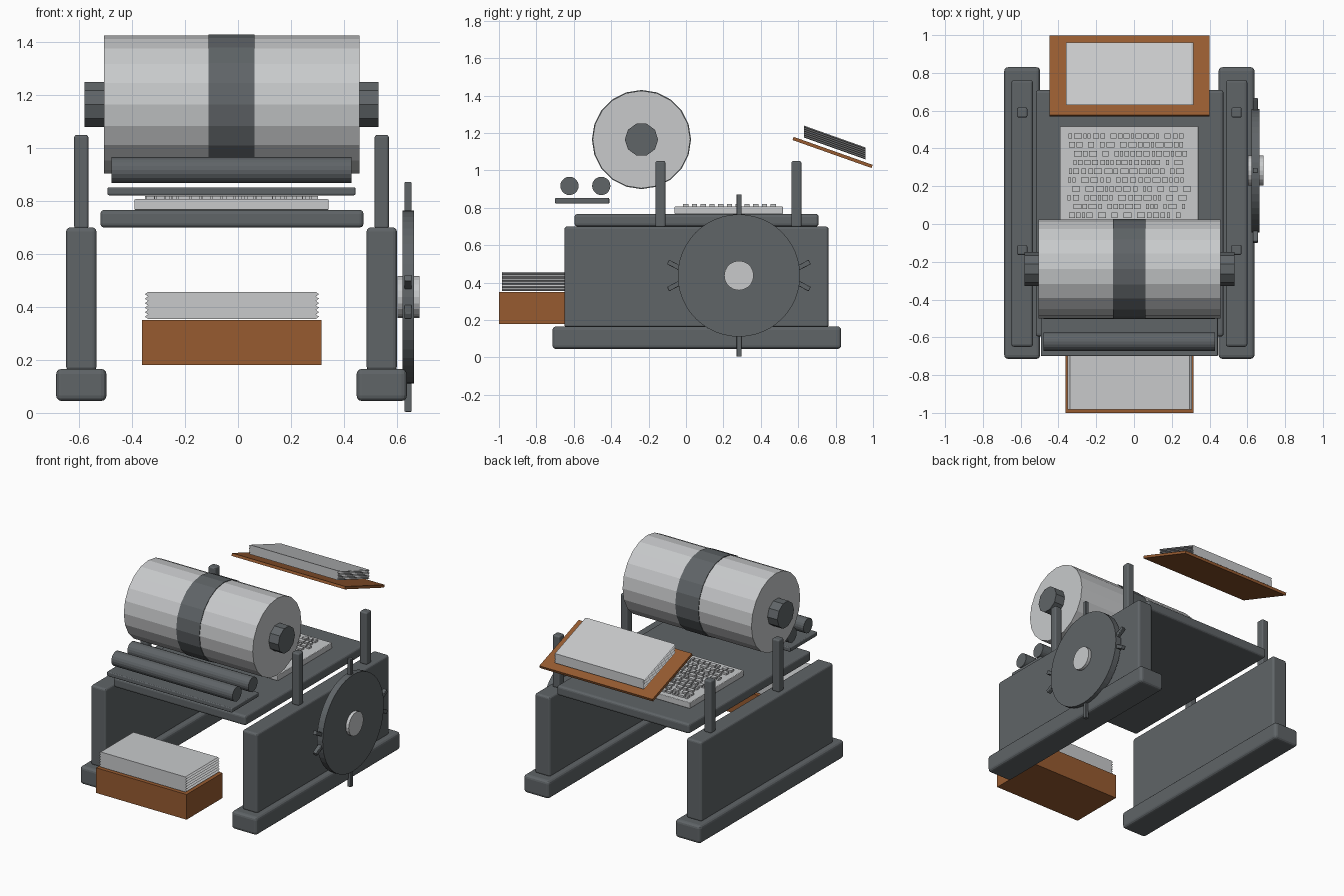
import bpy, bmesh, math, random
from mathutils import Matrix, Vector

if "Cube" in bpy.data.objects:
    bpy.data.objects.remove(bpy.data.objects["Cube"])

random.seed(4)


def material(name, rgb):
    m = bpy.data.materials.new(name)
    m.diffuse_color = (*rgb, 1)
    m.use_nodes = True
    m.node_tree.nodes["Principled BSDF"].inputs["Base Color"].default_value = m.diffuse_color
    return m


IRON = material("dark iron", (0.115, 0.128, 0.136))
PALE = material("pale grey", (0.58, 0.59, 0.60))
WOOD = material("brown wood", (0.31, 0.105, 0.03))


def finish(bm, name, mat, bevel=0.0):
    bmesh.ops.recalc_face_normals(bm, faces=bm.faces)
    mesh = bpy.data.meshes.new(name)
    bm.to_mesh(mesh)
    bm.free()
    mesh.materials.append(mat)
    ob = bpy.data.objects.new(name, mesh)
    bpy.context.collection.objects.link(ob)
    if bevel:
        mod = ob.modifiers.new("soft edges", "BEVEL")
        mod.width, mod.segments = bevel, 3
    return ob


def add_box(bm, x, y, z):
    size = Vector((x[1] - x[0], y[1] - y[0], z[1] - z[0]))
    mid = Vector((sum(x) / 2, sum(y) / 2, sum(z) / 2))
    bmesh.ops.create_cube(bm, size=1, matrix=Matrix.Translation(mid) @ Matrix.Diagonal((*size, 1)))


def box(name, mat, x, y, z, bevel=0.0):
    bm = bmesh.new()
    add_box(bm, x, y, z)
    return finish(bm, name, mat, bevel)


def rod(name, mat, x, y, z, r, sides, bevel=0.0):
    """Cylinder lying along x with a vertex pointing straight up."""
    bm = bmesh.new()
    mat4 = Matrix.Translation((sum(x) / 2, y, z)) @ Matrix.Rotation(math.pi / 2, 4, "Y")
    bmesh.ops.create_cone(bm, cap_ends=True, segments=sides, radius1=r, radius2=r,
                          depth=x[1] - x[0], matrix=mat4)
    return finish(bm, name, mat, bevel)


def paper_stack(name, x, y, z, sheets, tooth, slope=0.0):
    """Folded pile: toothed left and right ends, extruded along y, optionally sheared."""
    step = (z[1] - z[0]) / (2 * sheets)
    right = [(x[1] - (tooth if i % 2 == 0 else 0), z[0] + i * step) for i in range(2 * sheets + 1)]
    left = [(x[0] + x[1] - px, pz) for px, pz in reversed(right)]
    bm = bmesh.new()
    face = bm.faces.new([bm.verts.new((px, y[0], pz)) for px, pz in right + left])
    ext = bmesh.ops.extrude_face_region(bm, geom=[face])
    for v in ext["geom"]:
        if isinstance(v, bmesh.types.BMVert):
            v.co.y = y[1]
            v.co.z += slope * (y[1] - y[0])
    return finish(bm, name, PALE)


# Side frames, feet and corner posts
for side, cx in (("left", -0.592), ("right", 0.543)):
    box(side + "_foot", IRON, (cx - 0.095, cx + 0.095), (-0.714, 0.83), (0.045, 0.166), 0.02)
    box(side + "_frame", IRON, (cx - 0.057, cx + 0.057), (-0.65, 0.762), (0.16, 0.70), 0.014)
    for end, cy in (("front", -0.137), ("rear", 0.59)):
        box(f"{side}_{end}_post", IRON, (cx - 0.027, cx + 0.027),
            (cy - 0.027, cy + 0.027), (0.695, 1.05), 0.01)

# Table and type bed
box("table", IRON, (-0.52, 0.474), (-0.596, 0.709), (0.70, 0.767), 0.015)
box("type_bed", PALE, (-0.391, 0.342), (-0.061, 0.518), (0.767, 0.807), 0.004)

# Raised type blocks in rows, with word gaps
bm = bmesh.new()
for row in range(11):
    cy = 0.466 - row * 0.0467
    px = -0.355 + random.uniform(0, 0.04)
    while px < 0.265:
        w = random.choice((0.016, 0.024, 0.032, 0.042))
        add_box(bm, (px, px + w), (cy - 0.014, cy + 0.014), (0.80, 0.82))
        px += w + random.choice((0.007, 0.007, 0.007, 0.012, 0.03))
finish(bm, "type_blocks", PALE)

# Impression cylinder with band and axle
CY, CZ = -0.238, 1.165
rod("cylinder", PALE, (-0.506, 0.459), CY, CZ, 0.261, 20)
rod("cylinder_band", IRON, (-0.111, 0.062), CY, CZ, 0.265, 20)
rod("axle", IRON, (-0.58, 0.531), CY, CZ, 0.089, 10)

# Ink rollers over their tray
box("roller_tray", IRON, (-0.493, 0.444), (-0.70, -0.41), (0.822, 0.852), 0.006)
for name, cy in (("front_roller", -0.623), ("rear_roller", -0.453)):
    rod(name, IRON, (-0.478, 0.429), cy, 0.917, 0.049, 20)

# Flywheel, hub and handles
WY, WZ = 0.283, 0.438
rod("flywheel", IRON, (0.622, 0.665), WY, WZ, 0.327, 48)
rod("hub", PALE, (0.603, 0.686), WY, WZ, 0.079, 20)
box("long_handle", IRON, (0.629, 0.656), (WY - 0.013, WY + 0.013), (0.004, 0.872), 0.004)
for sy in (-1, 1):
    for sz in (-1, 1):
        h = box("short_handle", IRON, (-0.0135, 0.0135), (-0.055, 0.055), (-0.013, 0.013), 0.004)
        h.location = (0.6425, WY + sy * 0.33, WZ + sz * 0.047)
        h.rotation_euler.x = math.radians(28) * sy * sz

# Delivery box with folded paper
box("delivery_box", WOOD, (-0.363, 0.315), (-1.0, -0.615), (0.18, 0.35))
paper_stack("delivered_paper", (-0.352, 0.306), (-0.983, -0.632), (0.355, 0.457), 6, 0.012)

# Sloping feed board with paper pile
board = box("feed_board", WOOD, (-0.424, 0.424), (-0.224, 0.224), (-0.009, 0.009))
board.location = (-0.024, 0.784, 1.096)
board.rotation_euler.x = math.radians(-19.5)
paper_stack("feed_paper", (-0.361, 0.314), (0.63, 0.96), (1.176, 1.24), 6, 0.01, -0.355)
